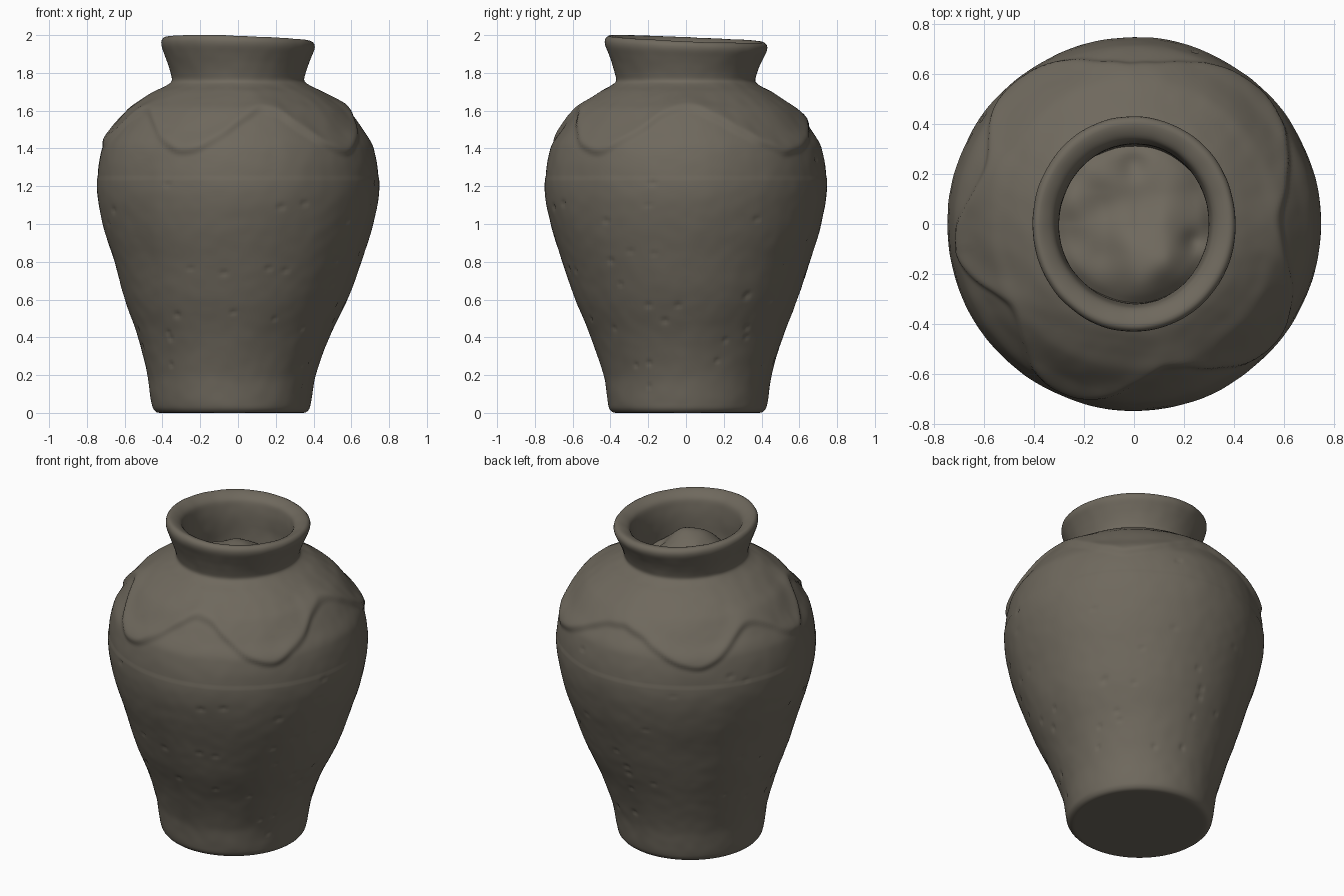
import bpy, bmesh, math, random
from mathutils import Vector, noise

if "Cube" in bpy.data.objects:
    bpy.data.objects.remove(bpy.data.objects["Cube"])

random.seed(4)
SEGMENTS = 240

clay = bpy.data.materials.new("grey brown clay")
clay.diffuse_color = (0.158, 0.140, 0.110, 1)
clay.use_nodes = True
clay.node_tree.nodes["Principled BSDF"].inputs["Base Color"].default_value = clay.diffuse_color

# Wall profile (radius, height): base centre, up the outside, over the lip, down inside the neck
WALL = [(0, 0), (0.365, 0), (0.395, 0.003), (0.417, 0.03), (0.445, 0.2), (0.508, 0.4),
        (0.588, 0.6), (0.655, 0.8), (0.716, 1.0), (0.747, 1.2), (0.722, 1.4), (0.664, 1.5),
        (0.588, 1.6), (0.523, 1.65), (0.45, 1.70), (0.385, 1.735), (0.36, 1.757), (0.364, 1.79),
        (0.38, 1.84), (0.40, 1.89), (0.417, 1.935), (0.416, 1.962), (0.398, 1.979),
        (0.36, 1.97), (0.328, 1.945), (0.315, 1.90), (0.308, 1.83), (0.31, 1.72), (0.31, 1.66)]

# Floor of the filled mouth
FLOOR = [(0.312, 1.68), (0.27, 1.705), (0.2, 1.72), (0.1, 1.725), (0, 1.725)]

# Wavy lower edge of the overlapping shoulder layer: (angle in degrees, height)
EDGE = [(-172, 1.42), (-146, 1.60), (-113, 1.38), (-76, 1.60), (-41, 1.38), (0, 1.61),
        (47, 1.38), (90, 1.54), (131, 1.36), (160, 1.55), (188, 1.42)]


def smooth_profile(points, step):
    """Dense curve through the points, with tangents spaced by arc length."""
    p = [Vector(q) for q in points]
    n = len(p)
    lens = [(p[i + 1] - p[i]).length for i in range(n - 1)]
    tang = []
    for i in range(n):
        a, b = max(i - 1, 0), min(i + 1, n - 1)
        tang.append((p[b] - p[a]) / sum(lens[a:b]))
    out = []
    for i in range(n - 1):
        count = max(2, round(lens[i] / step))
        for k in range(count):
            t = k / count
            out.append(p[i] * (2*t**3 - 3*t*t + 1) + tang[i] * lens[i] * (t**3 - 2*t*t + t)
                       + p[i + 1] * (3*t*t - 2*t**3) + tang[i + 1] * lens[i] * (t**3 - t*t))
    out.append(p[-1])
    return [Vector((max(q.x, 0), max(q.y, 0))) for q in out]


def smoothstep(a, b, x):
    t = min(max((x - a) / (b - a), 0), 1)
    return t * t * (3 - 2 * t)


def edge_height(angle):
    d = math.degrees(angle)
    d = d - 360 if d > 188 else d
    for (a, za), (b, zb) in zip(EDGE, EDGE[1:]):
        if a <= d <= b:
            wobble = 0.012 * noise.noise(Vector((d * 0.12, 3, 0)))
            return za + (zb - za) * smoothstep(a, b, d) + wobble
    return 1.42


def place(r, z, angle):
    """Turn profile coordinates into a point on the slightly crooked pot."""
    neck = smoothstep(1.66, 1.78, z)
    x = r * math.cos(angle) * (1 - 0.025 * neck)
    y = r * math.sin(angle) * (1 + 0.03 * neck)
    lean = 1 - smoothstep(0.1, 0.85, z)
    tilt = max(0, (z - 1.75) / 0.23)
    return Vector((x - 0.035 * lean, y + 0.008 * lean,
                   z - (0.031 * x + 0.042 * y) * tilt))


# Small pits scattered over the belly, bucketed by height
pits = {}
for _ in range(60):
    z = random.triangular(0.1, 1.4, 0.5)
    pit = (random.uniform(0, math.tau), z, random.uniform(0.009, 0.015))
    for band in range(int(z * 20) - 1, int(z * 20) + 2):
        pits.setdefault(band, []).append(pit)


def wall_relief(r, z, angle, outside):
    pos = Vector((math.cos(angle) * r, math.sin(angle) * r, z))
    d = 0.004 * noise.noise(pos * 4) + 0.0015 * noise.noise(pos * 14)
    if not outside:
        return d
    if 1.25 < z < 1.76:
        up = z - edge_height(angle)
        fade = 1 - smoothstep(1.64, 1.74, z)
        d += fade * (smoothstep(-0.025, 0.02, up)
                     * (0.004 + 0.014 * math.exp(-(up / 0.07) ** 2)) - 0.003)
    for pa, pz, size in pits.get(int(z * 20), []):
        da = (angle - pa + math.pi) % math.tau - math.pi
        q = ((da * r) ** 2 + (z - pz) ** 2) / size ** 2
        if q < 5:
            d -= 0.009 * math.exp(-q)
    return d


def lathe(name, profile, shape):
    bm = bmesh.new()
    rings = []
    for i in range(len(profile)):
        rings.append([bm.verts.new(shape(i, math.tau * k / SEGMENTS)) for k in range(SEGMENTS)])
    for low, high in zip(rings, rings[1:]):
        for k in range(SEGMENTS):
            j = (k + 1) % SEGMENTS
            bm.faces.new((low[k], low[j], high[j], high[k]))
    bmesh.ops.remove_doubles(bm, verts=bm.verts[:], dist=1e-5)
    mesh = bpy.data.meshes.new(name)
    bm.to_mesh(mesh)
    bm.free()
    mesh.materials.append(clay)
    obj = bpy.data.objects.new(name, mesh)
    bpy.context.collection.objects.link(obj)
    bpy.context.view_layer.objects.active = obj
    obj.select_set(True)
    bpy.ops.object.shade_smooth_by_angle(angle=math.radians(50))
    obj.select_set(False)
    return obj


# Jar wall: base, belly, shoulder layer, neck and lip
wall = smooth_profile(WALL, 0.013)
lip = max(range(len(wall)), key=lambda i: wall[i].y)


def wall_point(i, angle):
    p = wall[i]
    if p.y < 0.003:
        return place(p.x, 0, angle)
    t = (wall[min(i + 1, len(wall) - 1)] - wall[i - 1]).normalized()
    d = wall_relief(p.x, p.y, angle, i < lip) * smoothstep(0, 0.06, p.y)
    return place(p.x + t.y * d, p.y - t.x * d, angle)


lathe("jar_wall", wall, wall_point)

# Lumpy floor just below the neck, rising towards the front
floor = smooth_profile(FLOOR, 0.015)


def floor_point(i, angle):
    r, z = floor[i]
    x, y = r * math.cos(angle), r * math.sin(angle)
    mound = 0.10 * math.exp(-((x - 0.08) ** 2 + (y + 0.17) ** 2) / 0.03)
    dent = 0.03 * math.exp(-(x ** 2 + (y - 0.23) ** 2) / 0.003)
    dent += 0.03 * math.exp(-((x - 0.24) ** 2 + (y + 0.07) ** 2) / 0.002)
    lumps = 0.02 * noise.noise(Vector((x * 8, y * 8, 1.5)))
    return Vector((x, y * 1.03, z + mound - dent + lumps))


lathe("inner_floor", floor, floor_point)
